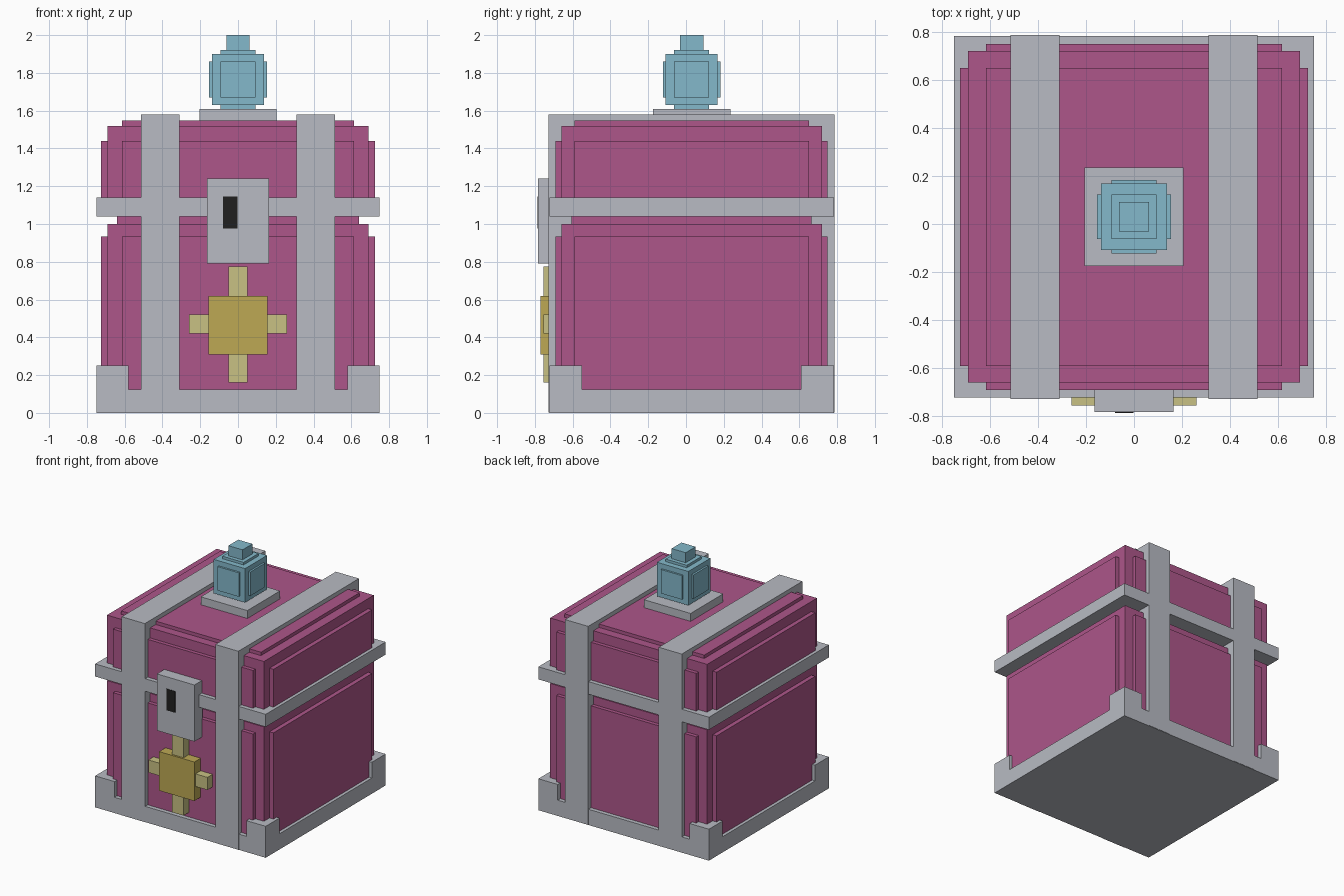
import bpy
import bmesh
from mathutils import Vector

cube = bpy.data.objects.get("Cube")
if cube:
    bpy.data.objects.remove(cube, do_unlink=True)


def material(name, rgb):
    # 8-bit display colour converted to linear
    lin = [((c / 255 + 0.055) / 1.055) ** 2.4 for c in rgb]
    m = bpy.data.materials.new(name)
    m.use_nodes = True
    m.diffuse_color = (*lin, 1)
    m.node_tree.nodes["Principled BSDF"].inputs["Base Color"].default_value = (*lin, 1)
    return m


MAGENTA = material("magenta", (173, 86, 138))
GREY = material("metal grey", (184, 187, 195))
TEAL = material("pale teal", (132, 185, 203))
STRAW = material("pale straw", (200, 193, 131))
GOLD = material("gold", (189, 169, 84))
BLACK = material("black", (32, 32, 32))

MID = 0.03  # depth centre of the chest


def build(name, mat, boxes):
    """One object made of boxes, each given as (x0, x1, y0, y1, z0, z1)."""
    bm = bmesh.new()
    for x0, x1, y0, y1, z0, z1 in boxes:
        size = Vector((x1 - x0, y1 - y0, z1 - z0))
        centre = Vector((x0 + x1, y0 + y1, z0 + z1)) / 2
        for v in bmesh.ops.create_cube(bm, size=1)["verts"]:
            v.co = v.co * size + centre
    mesh = bpy.data.meshes.new(name)
    bm.to_mesh(mesh)
    bm.free()
    mesh.materials.append(mat)
    obj = bpy.data.objects.new(name, mesh)
    bpy.context.collection.objects.link(obj)
    return obj


def centred(hx, hy, z0, z1):
    return (-hx, hx, MID - hy, MID + hy, z0, z1)


# Chest body and lid, with raised panels on each face
build("body", MAGENTA, [
    centred(0.69, 0.69, 0.02, 1.0),
    centred(0.725, 0.62, 0.08, 0.935),
    centred(0.615, 0.72, 0.08, 0.935)])
build("inner_rim", MAGENTA, [centred(0.64, 0.635, 0.95, 1.1)])
build("lid", MAGENTA, [
    centred(0.69, 0.69, 1.06, 1.52),
    centred(0.725, 0.62, 1.1, 1.44),
    centred(0.615, 0.72, 1.1, 1.44),
    centred(0.615, 0.62, 1.5, 1.547)])

# Metal base, corner guards, band and straps
build("base", GREY, [centred(0.75, 0.753, 0, 0.125)])
build("lid_band", GREY, [centred(0.75, 0.753, 1.04, 1.14)])
for side, sx in (("left", 1), ("right", -1)):
    for end, sy in (("front", -1), ("back", 1)):
        xs = sorted((sx * 0.58, sx * 0.75))
        ys = sorted((MID + sy * 0.58, MID + sy * 0.753))
        build(f"{end}_{side}_corner_guard", GREY, [(*xs, *ys, 0.12, 0.25)])
    xs = sorted((sx * 0.31, sx * 0.513))
    build(f"{side}_strap", GREY, [(*xs, MID - 0.758, MID + 0.756, 0.002, 1.58)])

# Lock plate with keyhole
build("lock_plate", GREY, [(-0.165, 0.165, -0.783, -0.68, 0.79, 1.24)])
build("keyhole", BLACK, [(-0.08, -0.003, -0.786, -0.78, 0.975, 1.145)])

# Front ornament
build("ornament_cross", STRAW, [
    (-0.05, 0.05, -0.755, -0.68, 0.16, 0.775),
    (-0.26, 0.26, -0.755, -0.68, 0.42, 0.52)])
build("ornament_centre", GOLD, [(-0.155, 0.155, -0.77, -0.68, 0.31, 0.62)])

# Gem finial on its plate
build("finial_plate", GREY, [centred(0.205, 0.205, 1.53, 1.61)])
build("finial_gem", TEAL, [
    centred(0.138, 0.138, 1.63, 1.9),
    centred(0.153, 0.093, 1.67, 1.86),
    centred(0.093, 0.153, 1.67, 1.86),
    centred(0.093, 0.093, 1.6, 1.92)])
build("finial_tip", TEAL, [centred(0.062, 0.062, 1.91, 2.0)])
